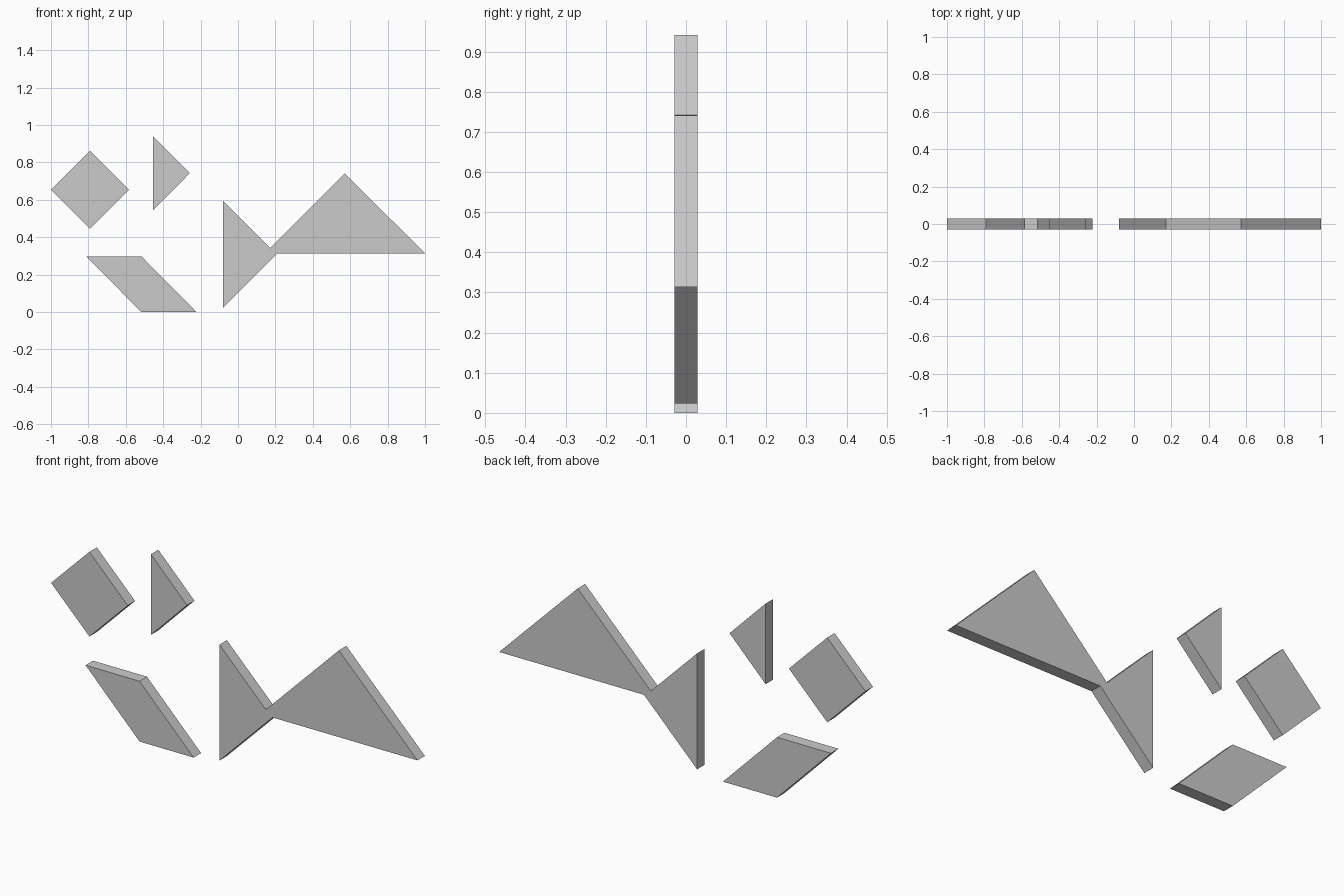
import bpy, bmesh

if "Cube" in bpy.data.objects:
    bpy.data.objects.remove(bpy.data.objects["Cube"])

HALF = 0.029  # half thickness of every tile


def tile(name, outline):
    """Extrude an (x, z) outline into a flat upright slab."""
    bm = bmesh.new()
    face = bm.faces.new([bm.verts.new((x, -HALF, z)) for x, z in outline])
    ext = bmesh.ops.extrude_face_region(bm, geom=[face])
    verts = [g for g in ext["geom"] if isinstance(g, bmesh.types.BMVert)]
    bmesh.ops.translate(bm, verts=verts, vec=(0, 2 * HALF, 0))
    bmesh.ops.recalc_face_normals(bm, faces=bm.faces)
    mesh = bpy.data.meshes.new(name)
    bm.to_mesh(mesh)
    bm.free()
    obj = bpy.data.objects.new(name, mesh)
    bpy.context.collection.objects.link(obj)
    return obj


# Square standing on its corner
cx, cz, r = -0.791, 0.654, 0.209
tile("square_tile", [(cx - r, cz), (cx, cz - r), (cx + r, cz), (cx, cz + r)])

# Small triangle pointing right
tile("small_triangle_tile", [(-0.455, 0.543), (-0.258, 0.742), (-0.455, 0.941)])

# Slanted parallelogram resting on the ground
tile("parallelogram_tile", [(-0.517, 0), (-0.222, 0), (-0.517, 0.298), (-0.812, 0.298)])

# Medium and large triangles merged where their corners overlap
tile("joined_triangles_tile", [(-0.081, 0.023), (0.209, 0.313), (1.0, 0.313),
                               (0.571, 0.741), (0.172, 0.342), (-0.081, 0.595)])
